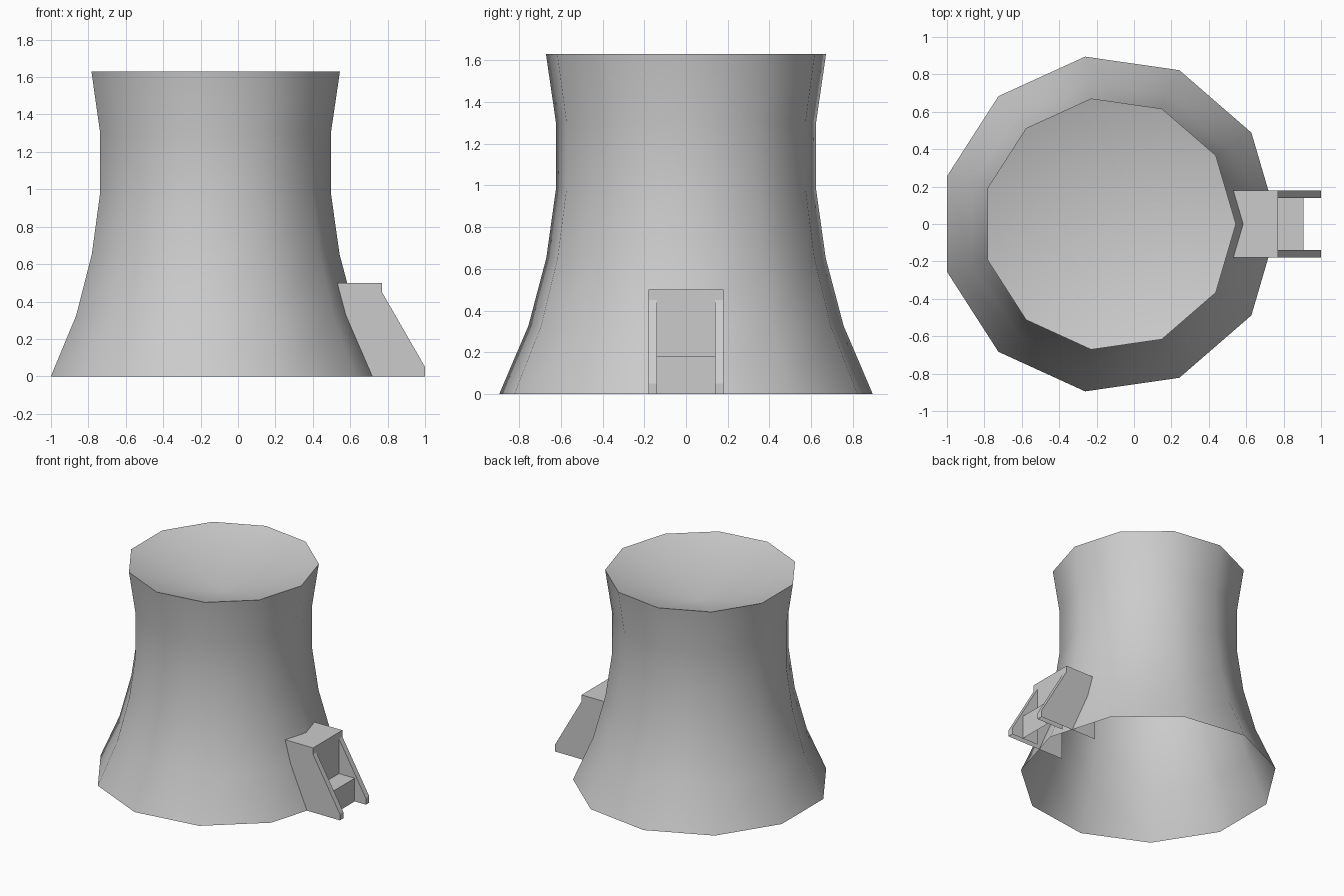
import bpy, bmesh, math

if "Cube" in bpy.data.objects:
    bpy.data.objects.remove(bpy.data.objects["Cube"])

SIDES = 11
CENTRE_X = -0.133


def finish(bm, name, smooth=False):
    bmesh.ops.remove_doubles(bm, verts=bm.verts, dist=0.0005)
    mesh = bpy.data.meshes.new(name)
    for f in bm.faces:
        f.smooth = smooth
    bm.to_mesh(mesh)
    bm.free()
    obj = bpy.data.objects.new(name, mesh)
    bpy.context.collection.objects.link(obj)
    return obj


def ring(bm, r, z):
    return [bm.verts.new((CENTRE_X + r * math.cos(2 * math.pi * i / SIDES),
                          r * math.sin(2 * math.pi * i / SIDES), z))
            for i in range(SIDES)]


def quad(bm, *pts):
    bm.faces.new([bm.verts.new(p) for p in pts])


# Tower shell: thin waisted wall, open underneath
profile = [(0.904, 0), (0.763, 0.326), (0.676, 0.652),
           (0.63, 0.978), (0.63, 1.304), (0.678, 1.63)]
bm = bmesh.new()
rings = [ring(bm, r, z) for r, z in profile]
for low, high in zip(rings, rings[1:]):
    for i in range(SIDES):
        j = (i + 1) % SIDES
        bm.faces.new((low[i], low[j], high[j], high[i]))
finish(bm, "tower_shell", smooth=True)

# Dished top closing the tower from its rim
bm = bmesh.new()
rim = ring(bm, 0.678, 1.63)
apex = bm.verts.new((CENTRE_X, 0, 1.41))
for i in range(SIDES):
    bm.faces.new((rim[i], rim[(i + 1) % SIDES], apex))
finish(bm, "tower_top", smooth=True)

# Entrance side walls: hollow, open underneath, mirrored in y
outline = [(0.51, 0), (1, 0), (1, 0.05), (0.77, 0.45), (0.77, 0.5), (0.51, 0.5)]
inner = [(0.77, 0), (1, 0), (1, 0.05), (0.77, 0.45)]
for s, name in ((-1, "entrance_side_front"), (1, "entrance_side_back")):
    bm = bmesh.new()
    o, n = s * 0.18, s * 0.138
    quad(bm, *[(x, o, z) for x, z in outline])
    quad(bm, *[(x, n, z) for x, z in inner])
    for (x0, z0), (x1, z1) in zip(inner[1:], inner[2:]):
        quad(bm, (x0, o, z0), (x0, n, z0), (x1, n, z1), (x1, o, z1))
    bmesh.ops.remove_doubles(bm, verts=bm.verts, dist=0.0005)
    bmesh.ops.recalc_face_normals(bm, faces=bm.faces)
    finish(bm, name)

# Entrance roof, lip, recessed wall and step, as one folded sheet each
for name, path, w in (
        ("entrance_roof", [(0.51, 0.5), (0.77, 0.5), (0.77, 0.45)], 0.18),
        ("entrance_wall_and_step", [(0.77, 0.45), (0.77, 0.18), (0.905, 0.18), (0.905, 0)], 0.138)):
    bm = bmesh.new()
    for (x0, z0), (x1, z1) in zip(path, path[1:]):
        quad(bm, (x0, -w, z0), (x1, -w, z1), (x1, w, z1), (x0, w, z0))
    finish(bm, name)
